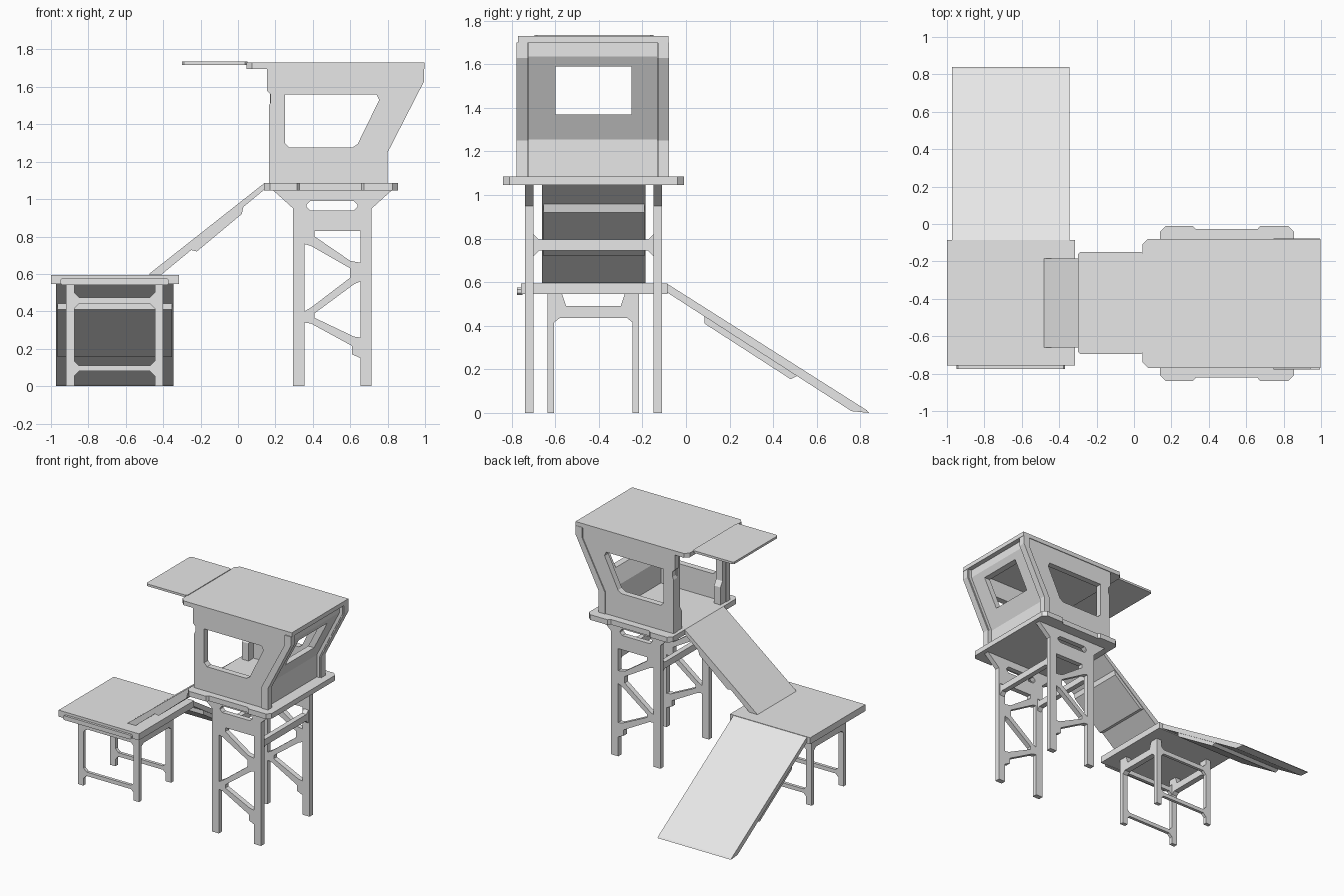
import bpy
import bmesh
from mathutils import Vector

default_cube = bpy.data.objects.get("Cube")
if default_cube:
    bpy.data.objects.remove(default_cube, do_unlink=True)

# One plain grey for the whole structure
grey = bpy.data.materials.new("light_grey")
grey.use_nodes = True
grey.diffuse_color = (0.8, 0.8, 0.8, 1)
grey.node_tree.nodes["Principled BSDF"].inputs["Base Color"].default_value = grey.diffuse_color

# How a flat outline (u, v) with depth w is placed in space
PLANES = {
    "XY": lambda u, v, w: Vector((u, v, w)),
    "XZ": lambda u, v, w: Vector((u, w, v)),
    "YZ": lambda u, v, w: Vector((w, u, v)),
}


def evaluated_mesh(obj):
    depsgraph = bpy.context.evaluated_depsgraph_get()
    return bpy.data.meshes.new_from_object(obj.evaluated_get(depsgraph))


def plate(name, plane, depth, outline, *holes):
    """Extrude a flat outline, with optional holes, between two depths."""
    curve = bpy.data.curves.new(name, "CURVE")
    curve.dimensions = "2D"
    curve.fill_mode = "BOTH"
    curve.extrude = (depth[1] - depth[0]) / 2
    for loop in (outline, *holes):
        spline = curve.splines.new("POLY")
        spline.points.add(len(loop) - 1)
        for point, (u, v) in zip(spline.points, loop):
            point.co = (u, v, 0, 1)
        spline.use_cyclic_u = True
    source = bpy.data.objects.new(name + "_outline", curve)
    bpy.context.scene.collection.objects.link(source)
    mesh = evaluated_mesh(source)
    bpy.data.objects.remove(source, do_unlink=True)

    bm = bmesh.new()
    bm.from_mesh(mesh)
    bmesh.ops.remove_doubles(bm, verts=bm.verts, dist=0.0001)
    middle = sum(depth) / 2
    for vert in bm.verts:
        vert.co = PLANES[plane](vert.co.x, vert.co.y, vert.co.z + middle)
    bmesh.ops.recalc_face_normals(bm, faces=bm.faces)
    for face in bm.faces:
        face.smooth = False
    bm.to_mesh(mesh)
    bm.free()
    mesh.name = name
    mesh.materials.clear()
    mesh.materials.append(grey)
    obj = bpy.data.objects.new(name, mesh)
    bpy.context.scene.collection.objects.link(obj)
    return obj


def rect(u0, u1, v0, v1, cut=0.0):
    """Rectangle outline with optional chamfered corners."""
    if not cut:
        return [(u0, v0), (u1, v0), (u1, v1), (u0, v1)]
    return [(u0 + cut, v0), (u1 - cut, v0), (u1, v0 + cut), (u1, v1 - cut),
            (u1 - cut, v1), (u0 + cut, v1), (u0, v1 - cut), (u0, v0 + cut)]


def rail(name, plane, depth, u0, u1, v0, v1, flare):
    """Crossbar that widens into small gussets at both ends."""
    plate(name, plane, depth, [
        (u0, v0 - flare), (u0 + flare, v0), (u1 - flare, v0), (u1, v0 - flare),
        (u1, v1 + flare), (u1 - flare, v1), (u0 + flare, v1), (u0, v1 + flare)])


# Tower: two braced frames joined by crossbars
frame = [(.295, 0), (.355, 0), (.355, .34), (.39, .335), (.61, .215), (.61, .17),
         (.655, .15), (.655, 0), (.715, 0), (.715, .95), (.82, 1.045),
         (.19, 1.045), (.295, .95)]
upper_gap = [(.41, .83), (.41, .8), (.6, .67), (.655, .66), (.655, .83)]
middle_gap = [(.355, .76), (.39, .75), (.6, .63), (.6, .58), (.39, .42), (.355, .4)]
lower_gap = [(.655, .56), (.62, .545), (.41, .39), (.41, .365), (.62, .265), (.655, .26)]
slot = rect(.365, .64, .94, .99, .02)
for side, depth in (("front", (-.74, -.7)), ("back", (-.15, -.11))):
    plate("tower_frame_" + side, "XZ", depth, frame, upper_gap, middle_gap, lower_gap, slot)
for side, depth in (("right", (.305, .345)), ("left", (.665, .705))):
    rail("tower_crossbar_" + side, "YZ", depth, -.7, -.15, .745, .795, .025)

# Deck with shallow recesses along its long edges
near, far, c = -.84, -.01, .03
plate("deck", "XY", (1.045, 1.085), [
    (.14 + c, near), (.33 - c / 2, near), (.33, near + .018), (.66, near + .018),
    (.66 + c / 2, near), (.855 - c, near), (.855, near + c), (.855, far - c),
    (.855 - c, far), (.66 + c / 2, far), (.66, far - .018), (.33, far - .018),
    (.33 - c / 2, far), (.14 + c, far), (.14, far - c), (.14, near + c)])

# Cabin side walls with windows, and the thicker trim at their leaning edge
wall = [(.165, 1.085), (.79, 1.085), (.79, 1.25), (.985, 1.63), (.985, 1.7), (.155, 1.7),
        (.155, 1.58), (.175, 1.56), (.175, 1.52), (.165, 1.5)]
window = [(.25, 1.56), (.25, 1.3), (.275, 1.275), (.61, 1.275), (.64, 1.295),
          (.755, 1.53), (.74, 1.56)]
trim = [(.745, 1.085), (.8, 1.085), (.8, 1.25), (.995, 1.63), (.995, 1.7),
        (.94, 1.7), (.94, 1.62), (.745, 1.25)]
CENTRE = -.4275
for side, sign in (("front", -1), ("back", 1)):
    def span(a, b):
        return sorted((CENTRE + sign * a, CENTRE + sign * b))

    plate("cabin_wall_" + side, "XZ", span(.295, .342), wall, window)
    plate("cabin_trim_" + side, "XZ", span(.299, .35), trim)
    # Door post, wider at its foot
    post = [(.297, 1.085), (.235, 1.085), (.235, 1.22), (.26, 1.26), (.26, 1.7), (.297, 1.7)]
    plate("door_post_" + side, "YZ", (.17, .225), [(CENTRE + sign * u, v) for u, v in post])

# Leaning end wall, recessed behind the trim, with its window cut out
end_wall = plate("cabin_end_wall", "XZ", (-.727, -.128), [
    (.72, 1.085), (.765, 1.085), (.765, 1.255), (.96, 1.635), (.96, 1.7),
    (.915, 1.7), (.915, 1.645), (.72, 1.265)])
cutter = plate("window_cutter", "YZ", (.6, 1.1), rect(-.6, -.25, 1.37, 1.59))
cutter.hide_render = True
cut = end_wall.modifiers.new("window", "BOOLEAN")
cut.operation = "DIFFERENCE"
cut.solver = "EXACT"
cut.object = cutter
end_mesh = evaluated_mesh(end_wall)
end_wall.modifiers.clear()
end_wall.data = end_mesh
bpy.data.objects.remove(cutter, do_unlink=True)

# Roof and the awning over the door
plate("roof", "XY", (1.697, 1.73), [
    (.045 + c, -.77), (.998, -.77), (.998, -.08), (.045 + c, -.08),
    (.045, -.08 - c), (.045, -.77 + c)])
plate("awning", "XY", (1.718, 1.735), rect(-.3, .05, -.695, -.15, .012))

# Upper ramp from the deck down to the table
plate("upper_ramp", "XZ", (-.66, -.185), [
    (.14, 1.085), (.14, 1.05), (-.41, .596), (-.48, .596), (-.45, .62)])
plate("upper_ramp_stiffener", "XZ", (-.655, -.19), [
    (.03, .965), (.02, .92), (-.22, .72), (-.25, .728)])

# Table top with a thin front lip
plate("table_top", "XY", (.545, .595), rect(-1, -.315, -.757, -.085))
plate("table_lip", "XZ", (-.775, -.75), rect(-.95, -.37, .542, .575, .008))

# Table legs: two portal frames tied by rails
portal = [(-.635, 0), (-.605, 0), (-.605, .415), (-.58, .435), (-.27, .435), (-.245, .415),
          (-.245, 0), (-.215, 0), (-.215, .55), (-.28, .55), (-.3, .49), (-.55, .49),
          (-.57, .55), (-.635, .55)]
for side, depth in (("right", (-.92, -.875)), ("left", (-.445, -.4))):
    plate("table_legs_" + side, "YZ", depth, portal)
for side, depth in (("front", (-.632, -.608)), ("back", (-.242, -.218))):
    for level, low, high in (("low", .08, .11), ("high", .44, .475)):
        rail(f"table_rail_{level}_{side}", "XZ", depth, -.875, -.445, low, high, .025)

# Lower ramp from the table to the ground, with a stiffening panel beneath
plate("lower_ramp", "YZ", (-.972, -.345), [
    (-.09, .595), (-.09, .555), (.76, .008), (.84, 0), (.83, .012)])
plate("lower_ramp_stiffener", "YZ", (-.965, -.352), [
    (.085, .45), (.085, .41), (.48, .155), (.51, .17)])
